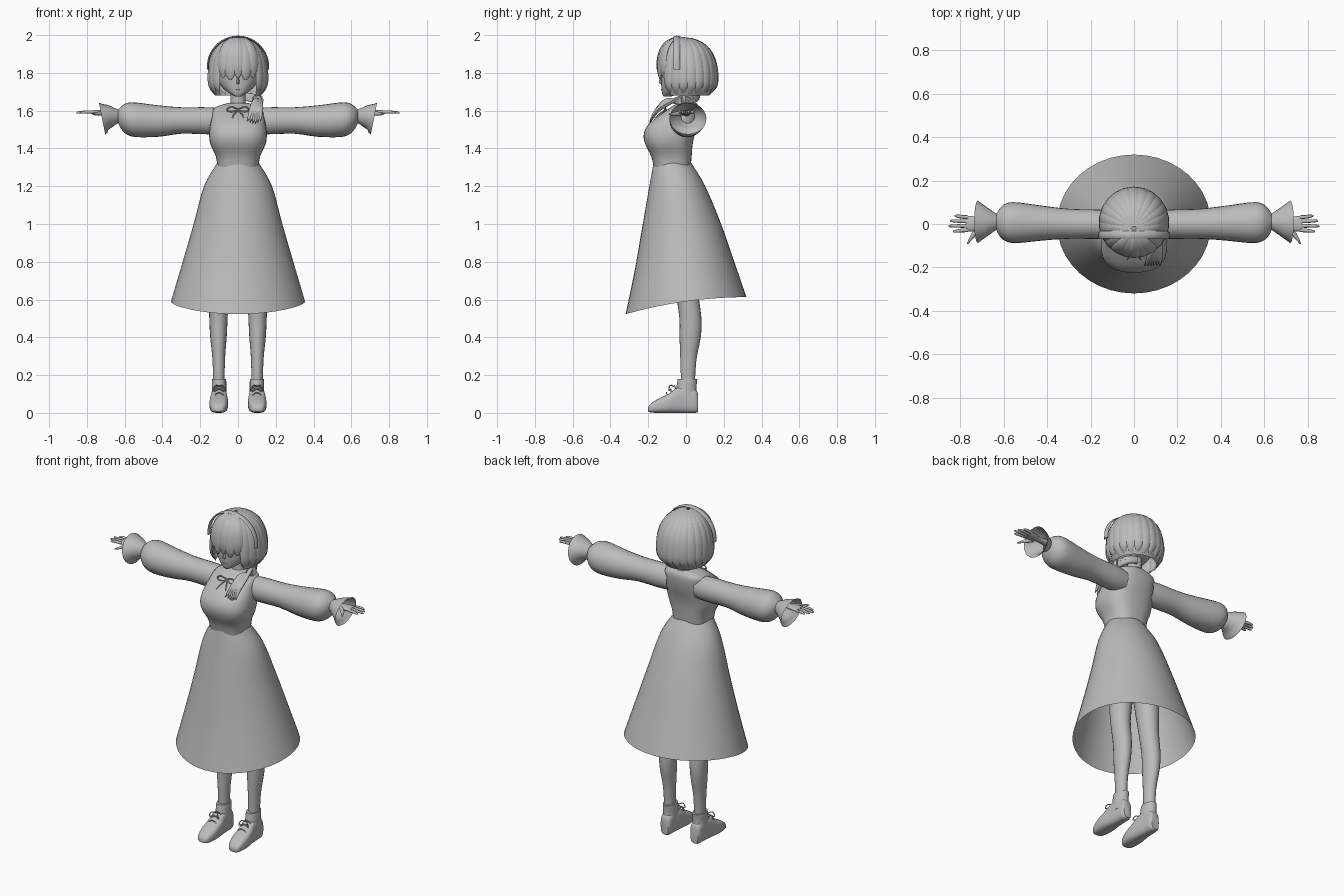
import bpy, bmesh
from math import sin, cos, pi, radians, copysign
from mathutils import Vector as V

cube = bpy.data.objects.get("Cube")
if cube:
    bpy.data.objects.remove(cube)

grey = bpy.data.materials.new("plain_grey")
grey.use_nodes = True
grey.diffuse_color = (0.5, 0.5, 0.5, 1)
grey.node_tree.nodes["Principled BSDF"].inputs["Base Color"].default_value = (0.5, 0.5, 0.5, 1)
parts = []


def spline(rows, k):
    """Catmull-Rom resampling of rows of numbers."""
    out = []
    for i in range(len(rows) - 1):
        p0, p1, p2, p3 = rows[max(i - 1, 0)], rows[i], rows[i + 1], rows[min(i + 2, len(rows) - 1)]
        for j in range(k):
            t = j / k
            out.append([b + t * ((c - a) + t * ((2 * a - 5 * b + 4 * c - d) + t * (3 * b - a - 3 * c + d))) / 2
                        for a, b, c, d in zip(p0, p1, p2, p3)])
    return out + [list(rows[-1])]


def ring(c, a, b, n, p=2):
    """Superellipse ring around c."""
    pts = []
    for i in range(n):
        t = 2 * pi * i / n
        u, v = cos(t), sin(t)
        pts.append(c + a * copysign(abs(u) ** (2 / p), u) + b * copysign(abs(v) ** (2 / p), v))
    return pts


def skin(name, rings, side=1, caps=True, closed=True):
    """Bridge the rings into one mesh object."""
    bm = bmesh.new()
    rows = [[bm.verts.new((q.x * side, q.y, q.z)) for q in r] for r in rings]
    n = len(rows[0])
    for r, s in zip(rows, rows[1:]):
        for i in range(n if closed else n - 1):
            j = (i + 1) % n
            bm.faces.new((r[i], r[j], s[j], s[i]))
    if caps and closed:
        bm.faces.new(rows[0])
        bm.faces.new(rows[-1])
    bmesh.ops.recalc_face_normals(bm, faces=bm.faces)
    me = bpy.data.meshes.new(name)
    bm.to_mesh(me)
    bm.free()
    me.materials.append(grey)
    ob = bpy.data.objects.new(name, me)
    bpy.context.collection.objects.link(ob)
    parts.append(ob)
    return ob


def loft(name, axis, rows, n=20, p=2, k=3, side=1, caps=True):
    """Rows hold position on the axis, then low and high of the two other axes."""
    u, v = [i for i in range(3) if i != axis]
    rings = []
    for t, u0, u1, v0, v1 in spline(rows, k):
        c, a, b = V(), V(), V()
        c[axis], c[u], c[v] = t, (u0 + u1) / 2, (v0 + v1) / 2
        a[u], b[v] = (u1 - u0) / 2, (v1 - v0) / 2
        rings.append(ring(c, a, b, n, p))
    return skin(name, rings, side, caps)


def sweep(name, path, widths, flat=1.0, across=(0, 0, 1), n=8, k=3, side=1):
    """Tapered strand along a path; flat is its thickness over its width."""
    rows = spline([(*q, w) for q, w in zip(path, widths)], k)
    pts = [V(r[:3]) for r in rows]
    rings = []
    for i, q in enumerate(pts):
        t = (pts[min(i + 1, len(pts) - 1)] - pts[max(i - 1, 0)]).normalized()
        a = V(across)
        a = (a - t * a.dot(t)).normalized()
        w = max(rows[i][3], 0.001)
        rings.append(ring(q, a * w, t.cross(a) * w * flat, n))
    return skin(name, rings, side)


def upright(name, rows, **kw):
    """Symmetric body loft: height, half width, front y, back y."""
    return loft(name, 2, [(z, -w, w, f, b) for z, w, f, b in rows], **kw)


# Bodice and neck
upright("bodice", [(1.3, .108, -.17, .025), (1.36, .118, -.185, .03), (1.42, .145, -.215, .035),
                   (1.47, .153, -.224, .045), (1.52, .148, -.205, .06), (1.57, .138, -.15, .07),
                   (1.615, .125, -.085, .07), (1.64, .055, -.045, .055)], n=32, p=2.6)
upright("neck", [(1.6, .05, -.045, .055), (1.65, .04, -.035, .045), (1.74, .04, -.04, .05)])

# Skirt, open below, with the hem dipping at the front
rings = []
for z, w, f, b in spline([(1.325, .109, -.172, .027), (1.2, .18, -.196, .1), (1.0, .235, -.234, .182),
                          (.8, .293, -.272, .25), (.59, .355, -.32, .32)], 4):
    r = ring(V((0, (f + b) / 2, z)), V((w, 0, 0)), V((0, (b - f) / 2, 0)), 40)
    drop = (1.325 - z) / .735
    for i, q in enumerate(r):
        s = sin(2 * pi * i / 40)
        q.z += drop * (.045 * s - .022 * s * s)
    rings.append(r)
skin("skirt", rings, caps=False)

# Head and small face features
upright("head", [(1.675, .015, -.118, -.08), (1.69, .042, -.126, -.03), (1.72, .08, -.13, .06),
                 (1.76, .105, -.132, .1), (1.82, .118, -.13, .125), (1.9, .11, -.11, .125),
                 (1.96, .06, -.05, .08)], n=28, p=2.2)
upright("nose", [(1.742, .008, -.133, -.12), (1.752, .008, -.144, -.12), (1.785, .004, -.134, -.12)], n=8)
sweep("mouth", [(-.018, -.128, 1.714), (0, -.131, 1.712), (.018, -.128, 1.714)], [.001, .003, .001])

for side, tag in ((1, "left_"), (-1, "right_")):
    # Sleeve with gathered wrist and flared cuff
    loft(tag + "sleeve", 0, [(.09, -.06, .06, 1.48, 1.61), (.16, -.068, .066, 1.475, 1.618),
                             (.3, -.068, .07, 1.478, 1.618), (.42, -.076, .084, 1.462, 1.628),
                             (.54, -.088, .1, 1.46, 1.643), (.59, -.08, .095, 1.475, 1.64),
                             (.62, -.055, .07, 1.505, 1.62), (.635, -.025, .045, 1.535, 1.605)],
         n=24, side=side, caps=False)
    cuff = loft(tag + "cuff", 0, [(.633, -.026, .046, 1.535, 1.605), (.67, -.052, .072, 1.51, 1.622),
                                  (.72, -.088, .108, 1.474, 1.642)], n=24, side=side, caps=False)
    for v in cuff.data.vertices:
        if abs(v.co.x) > .7:
            v.co.x += side * (v.co.z - 1.56) * .2

    # Hand
    loft(tag + "hand", 0, [(.6, -.02, .025, 1.57, 1.605), (.69, -.018, .022, 1.577, 1.603),
                           (.73, -.032, .034, 1.577, 1.604), (.775, -.036, .038, 1.582, 1.602)],
         n=14, side=side)
    for finger, y, tip in (("index", -.028, .835), ("middle", -.008, .855),
                           ("ring", .012, .848), ("little", .031, .828)):
        sweep(tag + finger + "_finger", [(.765, y, 1.592), (.8, y * 1.1, 1.593), (tip - .008, y * 1.2, 1.59),
                                         (tip, y * 1.2, 1.589)], [.009, .0085, .006, .002], side=side)
    sweep(tag + "thumb", [(.71, -.018, 1.588), (.74, -.05, 1.584), (.768, -.092, 1.58)],
          [.013, .011, .003], side=side)

    # Leg
    loft(tag + "leg", 2, [(1.15, .01, .15, -.1, .05), (.85, .025, .158, -.08, .07), (.65, .047, .157, -.055, .065),
                          (.5, .055, .152, -.035, .082), (.4, .06, .147, -.034, .078),
                          (.28, .069, .135, -.03, .055), (.12, .072, .13, -.025, .045)], side=side)

    # Ankle boot with collar and laces
    loft(tag + "boot_foot", 1, [(-.2, .085, .125, .008, .03), (-.185, .068, .14, .002, .05),
                                (-.14, .055, .15, 0, .078), (-.09, .053, .15, 0, .102),
                                (-.045, .057, .144, 0, .135), (.01, .062, .138, 0, .14),
                                (.05, .066, .134, 0, .125), (.064, .075, .125, .006, .1)],
         p=3, n=24, side=side)
    loft(tag + "boot_collar", 2, [(.07, .062, .14, -.06, .06), (.13, .062, .138, -.052, .056),
                                  (.165, .062, .138, -.046, .058), (.18, .064, .136, -.044, .06)],
         n=20, side=side)
    for i in range(3):
        y, z = -.1 + i * .022, .1 + i * .018
        sweep(tag + "boot_lace", [(.075, y, z - .006), (.1, y - .004, z + .008), (.125, y, z - .006)],
              [.003] * 3, n=6, side=side)
    for turn in (-1, 1):
        sweep(tag + "lace_loop", [(.1, -.065, .14), (.1 + turn * .02, -.085, .146),
                                  (.1 + turn * .032, -.09, .118), (.1 + turn * .01, -.078, .128)],
              [.003] * 4, n=6, side=side)

    # Lash line and neck bow loop
    sweep(tag + "lash", [(.025, -.131, 1.796), (.045, -.131, 1.806), (.07, -.121, 1.795)],
          [.002, .004, .002], side=side)
    sweep(tag + "bow_loop", [(0, -.105, 1.605), (.035, -.115, 1.622), (.06, -.112, 1.605),
                             (.035, -.12, 1.595), (0, -.108, 1.603)], [.004] * 5, n=6, side=side)
    sweep(tag + "bow_tail", [(0, -.106, 1.603), (.018, -.138, 1.585), (.03, -.165, 1.562)],
          [.004, .004, .002], n=6, side=side, across=(1, 0, 0))

# Bobbed hair: inner shell plus overlapping locks
profile = [(.06, 1.988), (.42, 1.972), (.72, 1.932), (.91, 1.87), (.985, 1.79), (.96, 1.73), (.82, 1.687)]


def hair_point(angle, r, z):
    return V((.155 * r * sin(angle), .008 - (1 - r) * .03 - .157 * r * cos(angle), z))


skin("hair_shell", [[hair_point(radians(48 + 264 * i / 36), r * .96, z - .006) for i in range(37)]
                    for r, z in spline(profile, 3)], closed=False)
count = 22
for i in range(count):
    angle = 2 * pi * i / count
    fringe = cos(angle) > cos(radians(45))
    path = []
    for j, (r, z) in enumerate(profile):
        if fringe:
            r, z = (max(r, .94) if j > 4 else r), 2 - (2 - z) * (.72 + .06 * (i % 2))
        path.append(hair_point(angle, r, z + .006 * (i % 2) * (j > 5)))
    sweep("fringe_lock" if fringe else "hair_lock", path, [.004, .016, .025, .029, .03, .025, .005],
          flat=.32, across=(cos(angle), sin(angle), 0))

# Hair band over the crown
sweep("hair_band", [(.16 * sin(t), -.05, 1.832 + .16 * cos(t)) for t in
                    [radians(a) for a in range(-95, 96, 19)]], [.017] * 11, flat=.3, across=(0, 1, 0))

# Low side tail brought over the left shoulder
for i in range(6):
    d = i - 2.5
    sweep("side_tail_lock", [(.03, .062, 1.675 + d * .003), (.085, .045, 1.665 + d * .005),
                             (.108, -.03, 1.655 + d * .006), (.105 + d * .005, -.1, 1.645 - d * .004),
                             (.095 + d * .009, -.155, 1.6), (.085 + d * .014, -.192, 1.53 + .006 * abs(d))],
          [.014, .013, .013, .015, .015, .002], flat=.8, across=(1, .3, .4))
sweep("tail_tie", [(.1, -.012, 1.655), (.107, -.028, 1.655)], [.03, .03], n=14)

# Smooth shading with sharp edges kept
bpy.ops.object.select_all(action="DESELECT")
for ob in parts:
    ob.select_set(True)
bpy.context.view_layer.objects.active = parts[0]
bpy.ops.object.shade_smooth_by_angle(angle=radians(45))
